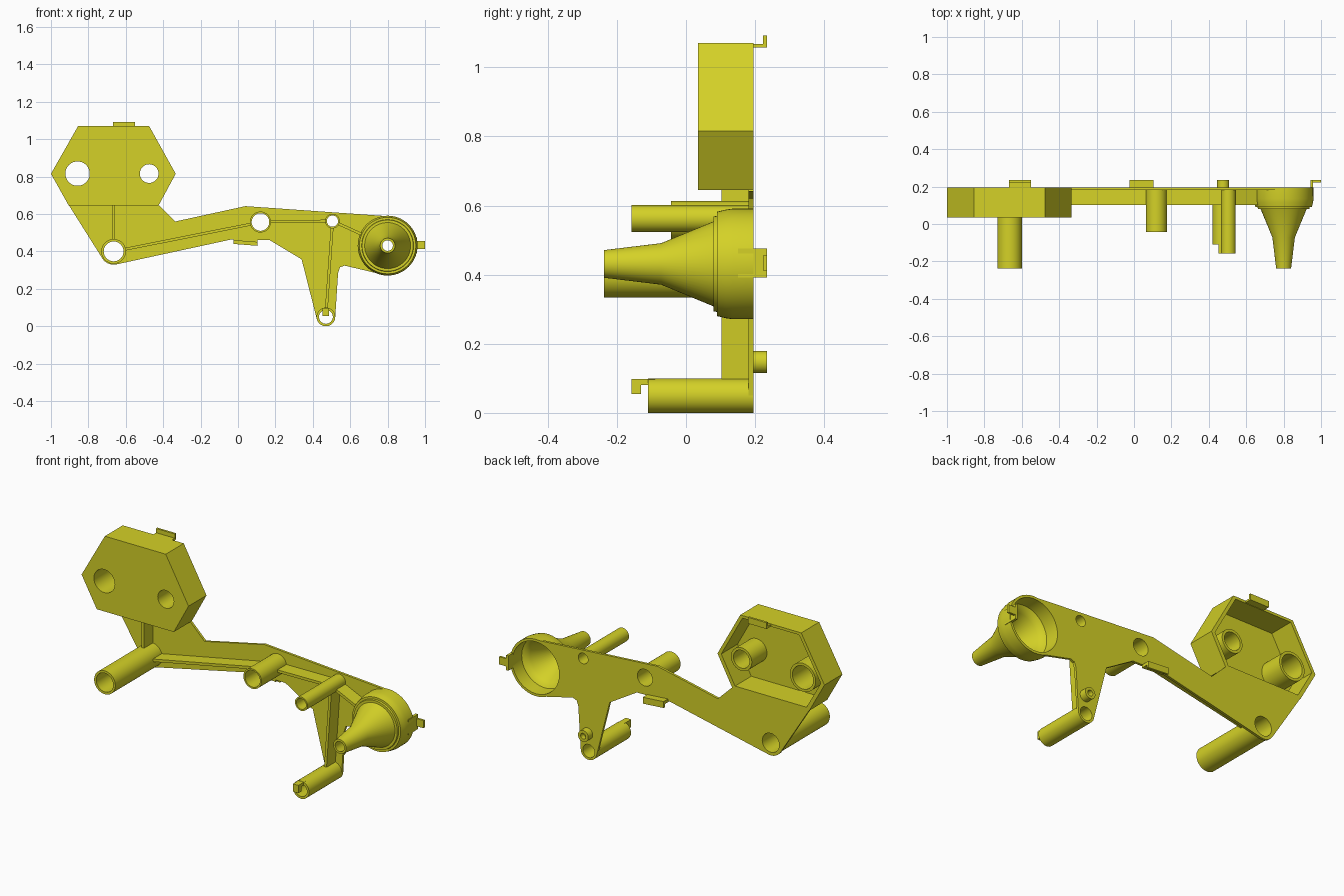
import bpy, bmesh
from math import sin, cos, pi, radians, hypot

if "Cube" in bpy.data.objects:
    bpy.data.objects.remove(bpy.data.objects["Cube"])

mat = bpy.data.materials.new("yellow_plastic")
mat.diffuse_color = (0.66, 0.64, 0.02, 1)
mat.use_nodes = True
mat.node_tree.nodes["Principled BSDF"].inputs["Base Color"].default_value = mat.diffuse_color


def finish(name, bm):
    bmesh.ops.remove_doubles(bm, verts=bm.verts, dist=1e-5)
    bmesh.ops.recalc_face_normals(bm, faces=bm.faces)
    mesh = bpy.data.meshes.new(name)
    bm.to_mesh(mesh)
    bm.free()
    mesh.materials.append(mat)
    ob = bpy.data.objects.new(name, mesh)
    bpy.context.collection.objects.link(ob)
    return ob


def arc(c, r, a0=0, a1=352.5, n=48):
    return [(c[0] + r * cos(radians(a0 + (a1 - a0) * i / (n - 1))),
             c[1] + r * sin(radians(a0 + (a1 - a0) * i / (n - 1)))) for i in range(n)]


def prism(name, loops, y0, y1):
    """Extrude filled x-z loops (outline first, then holes) from y0 to y1."""
    cu = bpy.data.curves.new(name, 'CURVE')
    cu.dimensions, cu.fill_mode, cu.extrude = '2D', 'BOTH', (y1 - y0) / 2
    for loop in loops:
        sp = cu.splines.new('POLY')
        sp.points.add(len(loop) - 1)
        for p, (x, z) in zip(sp.points, loop):
            p.co = (x, z, 0, 1)
        sp.use_cyclic_u = True
    tmp = bpy.data.objects.new(name + "_tmp", cu)
    bpy.context.collection.objects.link(tmp)
    bpy.context.view_layer.update()
    me = bpy.data.meshes.new_from_object(tmp.evaluated_get(bpy.context.evaluated_depsgraph_get()))
    bm = bmesh.new()
    bm.from_mesh(me)
    bpy.data.objects.remove(tmp)
    bpy.data.meshes.remove(me)
    for v in bm.verts:
        x, z, d = v.co
        v.co = (x, (y0 + y1) / 2 - d, z)
    return finish(name, bm)


def tube(name, c, ro, ri, y0, y1):
    return prism(name, [arc(c, ro), arc(c, ri)], y0, y1)


def lathe(name, c, profile):
    """Spin a closed (radius, y) profile round the y direction."""
    bm = bmesh.new()
    vs = [bm.verts.new((c[0] + r, y, c[1])) for r, y in profile]
    es = [bm.edges.new((vs[i - 1], vs[i])) for i in range(len(vs))]
    bmesh.ops.spin(bm, geom=vs + es, cent=(c[0], 0, c[1]), axis=(0, 1, 0),
                   angle=2 * pi, steps=56, use_merge=True)
    return finish(name, bm)


def box(name, x, y, z):
    return prism(name, [[(x[0], z[0]), (x[1], z[0]), (x[1], z[1]), (x[0], z[1])]], *y)


def rib(name, a, b, w=0.015):
    d = hypot(b[0] - a[0], b[1] - a[1])
    nx, nz = -(b[1] - a[1]) / d * w / 2, (b[0] - a[0]) / d * w / 2
    return prism(name, [[(a[0] + nx, a[1] + nz), (b[0] + nx, b[1] + nz),
                         (b[0] - nx, b[1] - nz), (a[0] - nx, a[1] - nz)]], 0.102, 0.185)


# Key centres in the front plane
BIG, MID, SMALL, LEG, CONE = (-0.665, 0.40), (0.12, 0.557), (0.505, 0.562), (0.47, 0.05), (0.80, 0.431)
EYE_L, EYE_R = (-0.858, 0.816), (-0.475, 0.816)

# Thin back plate
outline = ([(-0.905, 0.648)] + arc(BIG, 0.071, 212, 282, 12)
           + [(-0.03, 0.465), (0.17, 0.46), (0.34, 0.358)] + arc(LEG, 0.05, 195, 352, 16)
           + [(0.535, 0.285), (0.545, 0.315), (0.57, 0.324)] + arc(CONE, 0.157, 255, 445, 40)
           + [(0.04, 0.642), (-0.335, 0.56), (-0.425, 0.648)])
prism("back_plate", [outline, arc(BIG, 0.053), arc(MID, 0.047), arc(SMALL, 0.03),
                     arc(LEG, 0.037), arc(CONE, 0.15)], 0.181, 0.195)

# Hexagonal housing, open at the back
hexa = [(-1, 0.815), (-0.905, 0.645), (-0.425, 0.645), (-0.333, 0.815), (-0.475, 1.07), (-0.855, 1.07)]
inner = [(-0.6665 + (x + 0.6665) * 0.93, 0.8575 + (z - 0.8575) * 0.93) for x, z in hexa]
prism("housing_wall", [hexa, inner], 0.035, 0.195)
prism("housing_floor", [inner, arc(EYE_L, 0.065), arc(EYE_R, 0.05)], 0.035, 0.05)
tube("housing_boss_left", EYE_L, 0.08, 0.065, 0.045, 0.185)
tube("housing_boss_right", EYE_R, 0.065, 0.05, 0.045, 0.185)

# Hollow posts
tube("big_post", BIG, 0.066, 0.053, -0.237, 0.19)
tube("middle_post", MID, 0.056, 0.047, -0.043, 0.19)
tube("small_post", SMALL, 0.039, 0.03, -0.158, 0.19)
tube("leg_post", LEG, 0.05, 0.037, -0.11, 0.194)
box("leg_hook_arm", (0.453, 0.487), (-0.158, -0.09), (0.08, 0.098))
box("leg_hook_tip", (0.453, 0.487), (-0.158, -0.13), (0.054, 0.082))

# Stiffening ribs on the front of the plate
for i, (a, b) in enumerate([((-0.665, 0.463), (-0.665, 0.65)), ((-0.602, 0.412), (0.066, 0.545)),
                            ((0.174, 0.559), (0.468, 0.562)), ((0.54, 0.547), (0.66, 0.492)),
                            ((0.503, 0.525), (0.473, 0.097))]):
    rib(f"rib_{i + 1}", a, b)

# Funnel with stepped cup
lathe("funnel", CONE, [(0.04, -0.237), (0.06, -0.072), (0.123, 0.08), (0.137, 0.08), (0.139, 0.09),
                       (0.151, 0.09), (0.157, 0.115), (0.160, 0.135), (0.160, 0.195),
                       (0.146, 0.195), (0.144, 0.115), (0.127, 0.105), (0.112, 0.085),
                       (0.048, -0.07), (0.028, -0.237)])

# Rear locating pin with blind hole
lathe("rear_pin", (0.477, 0.147), [(0.0001, 0.19), (0.032, 0.19), (0.032, 0.235),
                                   (0.016, 0.235), (0.016, 0.205), (0.0001, 0.205)])

# Snap tabs: a strip running back and a lip at its end
box("top_tab_strip", (-0.667, -0.55), (0.185, 0.235), (1.057, 1.068))
box("top_tab_lip", (-0.667, -0.55), (0.223, 0.235), (1.06, 1.092))
tilt = [(-0.025, 0.462), (0.105, 0.452)]
for nm, up, dn, y0 in (("strip", 0.014, 0.004, 0.185), ("lip", 0.014, 0.022, 0.223)):
    prism("bottom_tab_" + nm, [[(x, z - dn) for x, z in tilt] +
                               [(x, z + up) for x, z in reversed(tilt)]], y0, 0.235)
box("side_tab_strip", (0.943, 0.957), (0.15, 0.235), (0.391, 0.475))
box("side_tab_lip", (0.95, 1.0), (0.223, 0.235), (0.412, 0.455))

# Smooth round walls, keep edges crisp
for ob in bpy.context.collection.objects:
    bpy.context.view_layer.objects.active = ob
    ob.select_set(True)
bpy.ops.object.shade_smooth_by_angle(angle=radians(25))
